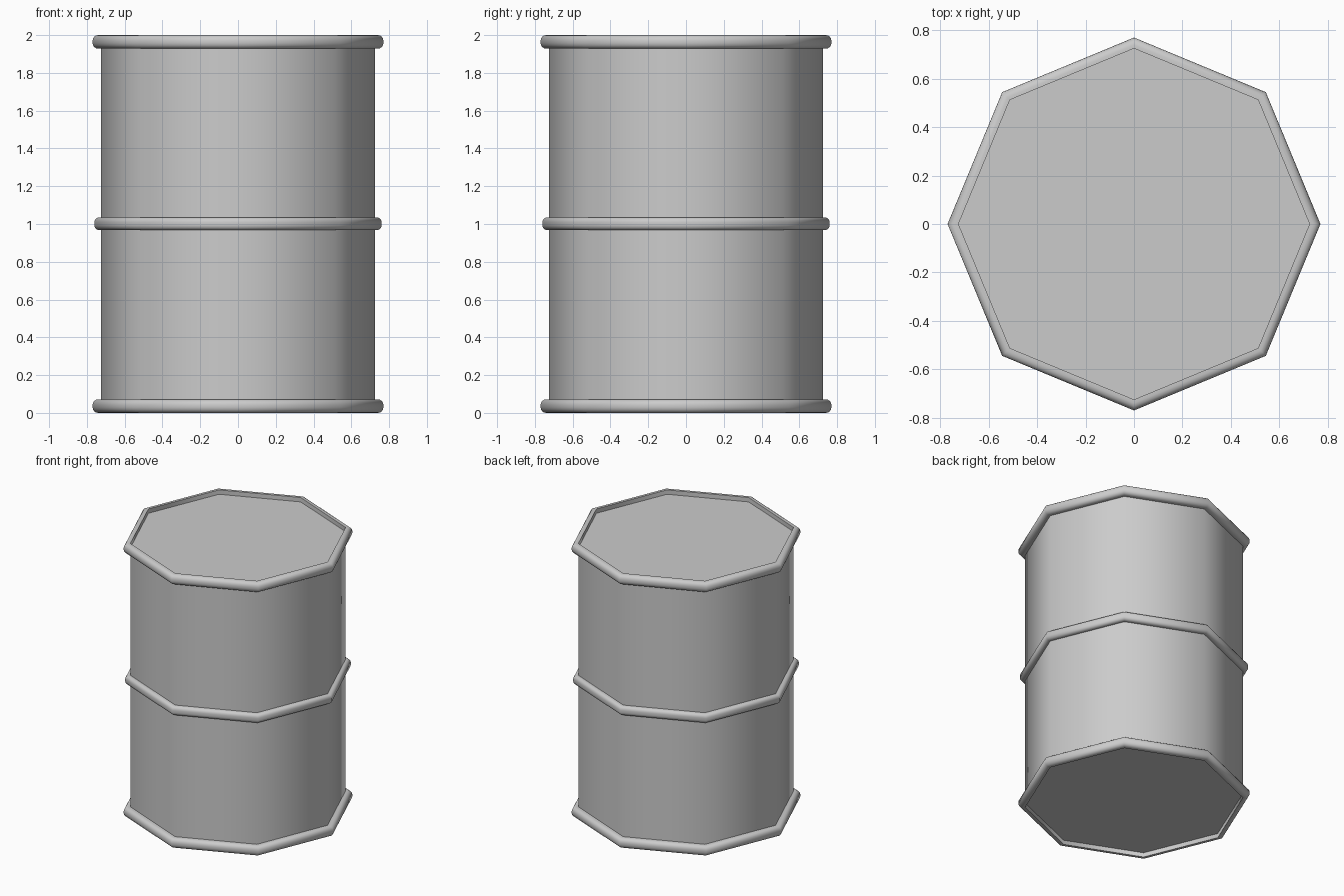
import bpy, bmesh, math

if "Cube" in bpy.data.objects:
    bpy.data.objects.remove(bpy.data.objects["Cube"])

SIDES = 8
BODY_R = 0.725
LID_INSET = 0.032


def lathe(name, profile, caps=False):
    """Revolve (radius, z) points into an eight-sided shell."""
    bm = bmesh.new()
    rings = []
    for r, z in profile:
        rings.append([bm.verts.new((r * math.cos(2 * math.pi * i / SIDES),
                                    r * math.sin(2 * math.pi * i / SIDES), z))
                      for i in range(SIDES)])
    for lo, hi in zip(rings, rings[1:]):
        for i in range(SIDES):
            j = (i + 1) % SIDES
            bm.faces.new((lo[i], lo[j], hi[j], hi[i]))
    if caps:
        bm.faces.new(rings[0][::-1])
        bm.faces.new(rings[-1])
    mesh = bpy.data.meshes.new(name)
    bm.to_mesh(mesh)
    bm.free()
    obj = bpy.data.objects.new(name, mesh)
    bpy.context.collection.objects.link(obj)
    bpy.ops.object.select_all(action='DESELECT')
    obj.select_set(True)
    bpy.context.view_layer.objects.active = obj
    bpy.ops.object.shade_smooth_by_angle(angle=math.radians(50))
    return obj


def band(z0, z1, outer, corner, steps=4):
    """Outer half of a rounded band, from bottom to top."""
    pts = [(BODY_R, z0)]
    for zc, start in ((z0 + corner, -90), (z1 - corner, 0)):
        for k in range(steps + 1):
            a = math.radians(start + 90 * k / steps)
            pts.append((outer - corner + corner * math.cos(a), zc + corner * math.sin(a)))
    pts.append((BODY_R, z1))
    return pts


# drum body with its recessed lid and base
lathe("drum_body", [(BODY_R, LID_INSET), (BODY_R, 2 - LID_INSET)], caps=True)

# top rim, with the inner wall dropping to the lid
rim = band(1.928, 2.0, 0.77, 0.03) + [(BODY_R, 2 - LID_INSET)]
lathe("top_rim", rim)

# bottom rim is the same profile flipped
lathe("bottom_rim", [(r, 2 - z) for r, z in reversed(rim)])

# middle hoop
lathe("middle_hoop", band(0.968, 1.035, 0.76, 0.025))
